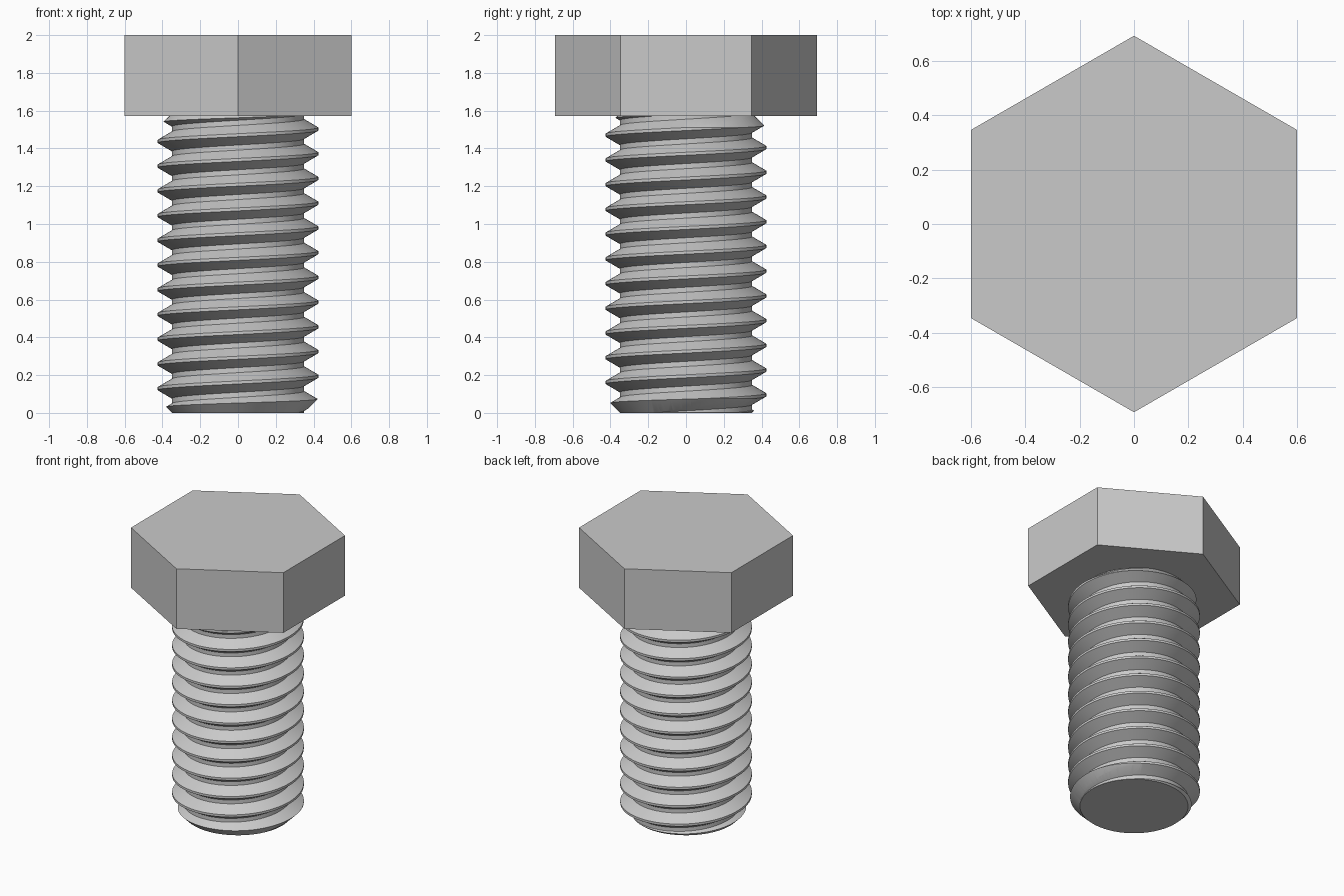
import bpy, bmesh
from math import cos, sin, pi, radians

cube = bpy.data.objects.get("Cube")
if cube:
    bpy.data.objects.remove(cube, do_unlink=True)

HEAD_BOTTOM, HEAD_TOP, HEAD_RADIUS = 1.572, 2.0, 0.693
ROOT, CREST, PITCH = 0.35, 0.425, 0.1309
CREST_START = 0.063     # crest height on the +x side
SEGMENTS = 96

steel = bpy.data.materials.new("steel grey")
steel.use_nodes = True
grey = (0.59, 0.59, 0.59, 1)
steel.diffuse_color = grey
steel.node_tree.nodes["Principled BSDF"].inputs["Base Color"].default_value = grey


def make_object(name, bm):
    bmesh.ops.recalc_face_normals(bm, faces=bm.faces[:])
    mesh = bpy.data.meshes.new(name)
    bm.to_mesh(mesh)
    bm.free()
    mesh.materials.append(steel)
    obj = bpy.data.objects.new(name, mesh)
    bpy.context.collection.objects.link(obj)
    return obj


def lathe(name, profile):
    """Closed solid turned from (radius, height) points."""
    bm = bmesh.new()
    rings = [[bm.verts.new((r * cos(2 * pi * i / SEGMENTS),
                            r * sin(2 * pi * i / SEGMENTS), z))
              for i in range(SEGMENTS)] for r, z in profile]
    for low, high in zip(rings, rings[1:]):
        for i in range(SEGMENTS):
            j = (i + 1) % SEGMENTS
            bm.faces.new((low[i], low[j], high[j], high[i]))
    bm.faces.new(rings[0][::-1])
    bm.faces.new(rings[-1])
    return make_object(name, bm)


def threaded_rod(name, bottom, top):
    """Right-handed helical thread, trimmed flat past both ends."""
    tooth = [(-0.052, ROOT), (-0.008, CREST), (0.008, CREST), (0.052, ROOT)]
    bm = bmesh.new()
    columns = []
    for i in range(SEGMENTS + 1):
        angle = 2 * pi * i / SEGMENTS
        column = []
        for turn in range(-5, 17):
            for offset, radius in tooth:
                z = CREST_START + PITCH * (turn + i / SEGMENTS) + offset
                if not bottom < z < top:
                    z, radius = min(max(z, bottom), top), ROOT
                column.append(bm.verts.new((radius * cos(angle), radius * sin(angle), z)))
        columns.append(column)
    for a, b in zip(columns, columns[1:]):
        for k in range(len(a) - 1):
            bm.faces.new((a[k], b[k], b[k + 1], a[k + 1]))
    bmesh.ops.remove_doubles(bm, verts=bm.verts[:], dist=0.00002)
    bmesh.ops.holes_fill(bm, edges=[e for e in bm.edges if e.is_boundary], sides=0)
    return make_object(name, bm)


# Hexagonal head with corners towards front and back
bm = bmesh.new()
bmesh.ops.create_cone(bm, cap_ends=True, segments=6, radius1=HEAD_RADIUS,
                      radius2=HEAD_RADIUS, depth=HEAD_TOP - HEAD_BOTTOM)
for v in bm.verts:
    side = round((v.co.x ** 2 + v.co.y ** 2) ** 0.5, 4)
    v.co.z += (HEAD_TOP + HEAD_BOTTOM) / 2
# turn so that a corner lies on the y axis
if not any(abs(v.co.x) < 0.001 for v in bm.verts):
    for v in bm.verts:
        v.co.x, v.co.y = -v.co.y, v.co.x
make_object("hex_head", bm)

# Threaded shank, cut to length with chamfered ends
shank = threaded_rod("threaded_shank", -0.3, 1.9)
envelope = lathe("shank_envelope", [(ROOT - 0.001, 0), (0.45, 0.101),
                                    (0.45, 1.485), (ROOT, 1.585)])
envelope.hide_render = True
cut = shank.modifiers.new("chamfered ends", 'BOOLEAN')
cut.operation = 'INTERSECT'
cut.solver = 'EXACT'
cut.object = envelope
bpy.ops.object.select_all(action='DESELECT')
shank.select_set(True)
bpy.context.view_layer.objects.active = shank
bpy.ops.object.modifier_apply(modifier=cut.name)
bpy.data.objects.remove(envelope, do_unlink=True)
bpy.ops.object.shade_smooth_by_angle(angle=radians(25))
